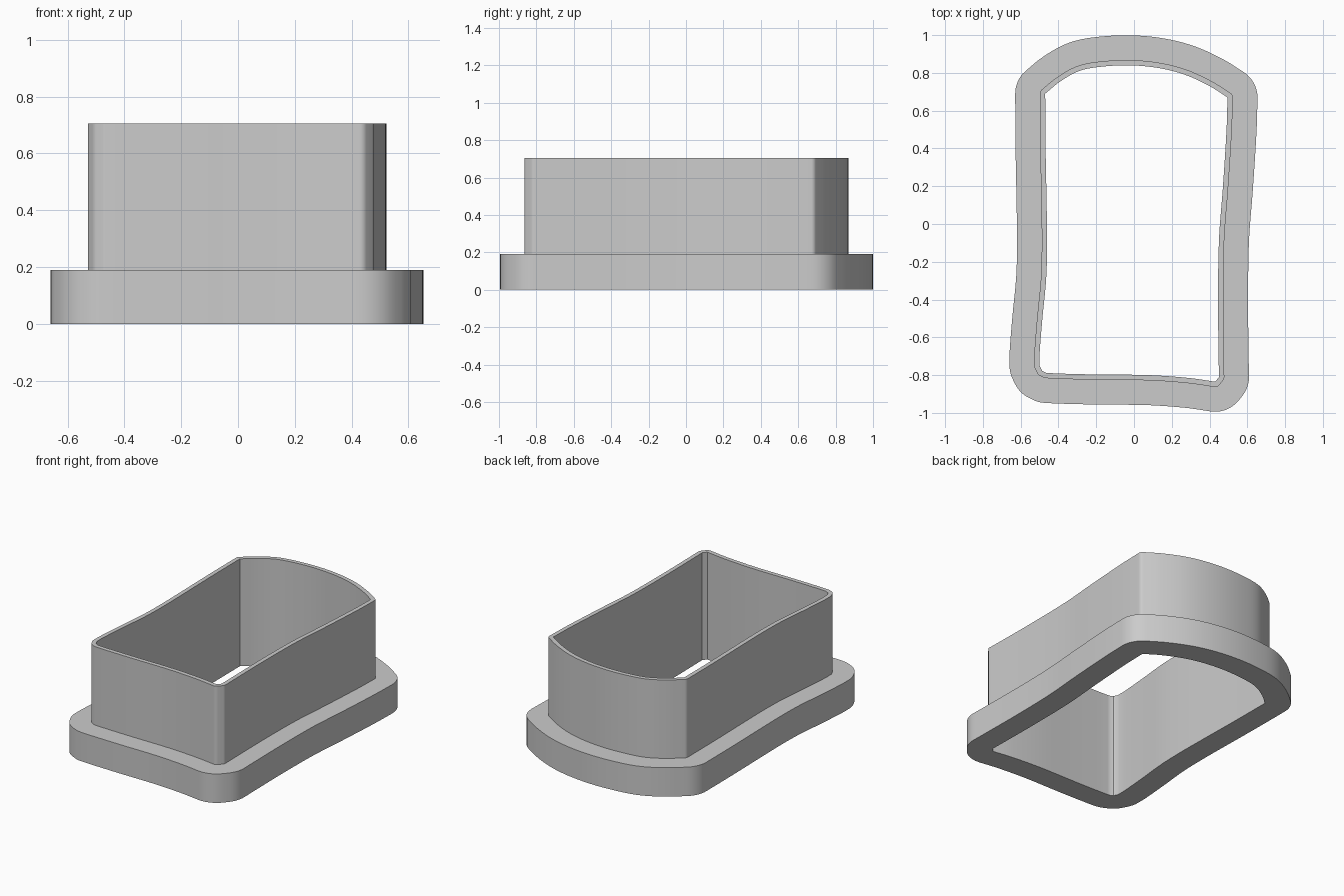
import bpy, bmesh
from mathutils import Vector
from mathutils.geometry import interpolate_bezier

if "Cube" in bpy.data.objects:
    bpy.data.objects.remove(bpy.data.objects["Cube"])

FLANGE_H, TOTAL_H = 0.19, 0.705
WALL_T, FLANGE_W = 0.028, 0.159

# Inner opening, one smooth run per side, clockwise seen from above
sides = [
    [(-.47, .69), (-.39, .755), (-.29, .81), (-.18, .832), (-.02, .84), (.135, .825),
     (.27, .79), (.40, .73), (.495, .67)],
    [(.495, .67), (.49, .50), (.47, .185), (.45, -.08), (.445, -.40), (.448, -.71), (.45, -.81)],
    [(.43, -.835), (.29, -.815), (.08, -.80), (-.18, -.797), (-.39, -.792), (-.465, -.788)],
    [(-.487, -.777)],
    [(-.50, -.75), (-.50, -.69), (-.485, -.50), (-.465, -.29), (-.46, -.10), (-.463, .13),
     (-.468, .40), (-.47, .69)],
]


def smooth_run(pts, steps=5):
    """Curve through the points with length-scaled tangents."""
    p = [Vector(q) for q in pts]
    if len(p) == 1:
        return p
    tan = []
    for i in range(len(p)):
        a, b = p[max(i - 1, 0)], p[min(i + 1, len(p) - 1)]
        tan.append((b - a).normalized())
    out = [p[0]]
    for i in range(len(p) - 1):
        d = (p[i + 1] - p[i]).length / 3
        seg = interpolate_bezier(p[i], p[i] + tan[i] * d, p[i + 1] - tan[i + 1] * d, p[i + 1], steps + 1)
        out += [Vector((v[0], v[1])) for v in seg[1:]]
    return out


outline = []
for side in sides:
    for v in smooth_run(side):
        if not outline or (v - outline[-1]).length > 1e-4:
            outline.append(v)
if (outline[0] - outline[-1]).length < 1e-4:
    outline.pop()

# Each station is a point plus an outward direction; corners fan out into arcs
stations = []
n = len(outline)
for i, v in enumerate(outline):
    d0 = (v - outline[i - 1]).normalized()
    d1 = (outline[(i + 1) % n] - v).normalized()
    n0, n1 = Vector((-d0.y, d0.x)), Vector((-d1.y, d1.x))
    if n0.angle(n1) > 0.2:
        k = 6
        stations += [(v, n0.slerp(n1, j / k)) for j in range(k + 1)]
    else:
        stations.append((v, (n0 + n1).normalized()))

# Stepped section swept around the outline: (offset, height)
section = [(0, 0), (FLANGE_W, 0), (FLANGE_W, FLANGE_H), (WALL_T, FLANGE_H),
           (WALL_T, TOTAL_H), (0, TOTAL_H)]
bm = bmesh.new()
rings = [[bm.verts.new((*(p + d * off), z)) for p, d in stations] for off, z in section]
m = len(stations)
for r in range(len(rings)):
    a, b = rings[r], rings[(r + 1) % len(rings)]
    for i in range(m):
        j = (i + 1) % m
        bm.faces.new((a[i], a[j], b[j], b[i]))
bmesh.ops.remove_doubles(bm, verts=bm.verts, dist=1e-5)
bmesh.ops.recalc_face_normals(bm, faces=bm.faces)
mesh = bpy.data.meshes.new("cutter_wall_and_flange")
bm.to_mesh(mesh)
bm.free()

cutter = bpy.data.objects.new("cutter_wall_and_flange", mesh)
bpy.context.collection.objects.link(cutter)
grey = bpy.data.materials.new("plain grey")
grey.diffuse_color = (0.6, 0.6, 0.6, 1)
grey.use_nodes = True
grey.node_tree.nodes["Principled BSDF"].inputs["Base Color"].default_value = grey.diffuse_color
mesh.materials.append(grey)

bpy.context.view_layer.objects.active = cutter
cutter.select_set(True)
bpy.ops.object.shade_smooth_by_angle(angle=0.6)
